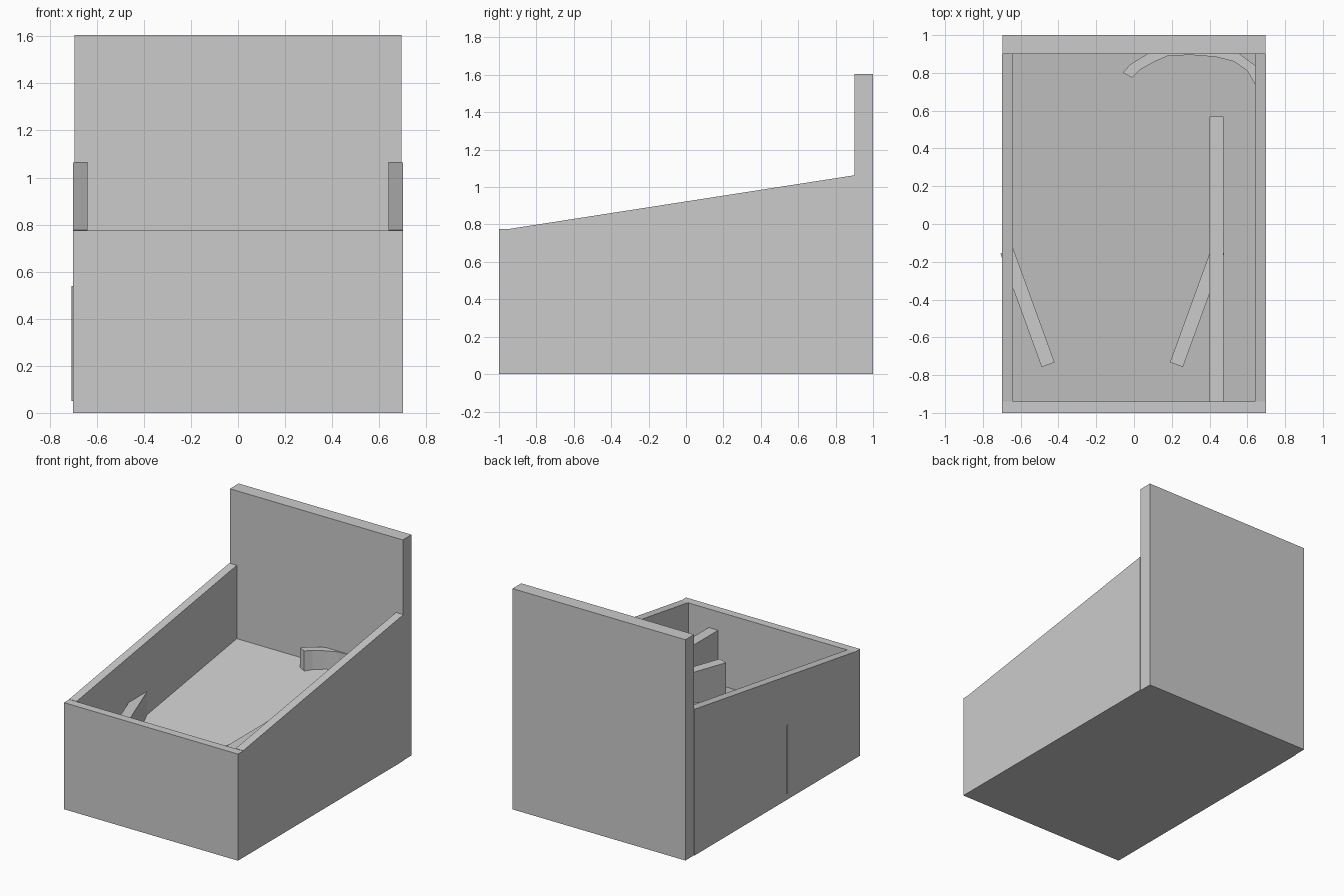
import bpy, bmesh
from math import radians
from mathutils import Matrix

if "Cube" in bpy.data.objects:
    bpy.data.objects.remove(bpy.data.objects["Cube"])


def box(name, x, y, z, angle=0.0):
    """Box from (min, max) ranges, turned about its own vertical axis."""
    lo, hi = zip(x, y, z)
    size = [b - a for a, b in zip(lo, hi)]
    bm = bmesh.new()
    bmesh.ops.create_cube(bm, size=1, matrix=Matrix.Diagonal((*size, 1)))
    return finish(name, bm, [(a + b) / 2 for a, b in zip(lo, hi)], angle)


def prism(name, profile, direction):
    """Solid made by extruding a closed 3D profile along a direction."""
    bm = bmesh.new()
    face = bm.faces.new([bm.verts.new(p) for p in profile])
    ext = bmesh.ops.extrude_face_region(bm, geom=[face], use_keep_orig=True)
    verts = [g for g in ext["geom"] if isinstance(g, bmesh.types.BMVert)]
    bmesh.ops.translate(bm, verts=verts, vec=direction)
    return finish(name, bm)


def finish(name, bm, location=(0, 0, 0), angle=0.0):
    bmesh.ops.recalc_face_normals(bm, faces=bm.faces)
    mesh = bpy.data.meshes.new(name)
    bm.to_mesh(mesh)
    bm.free()
    obj = bpy.data.objects.new(name, mesh)
    obj.location = location
    obj.rotation_euler.z = angle
    bpy.context.collection.objects.link(obj)
    return obj


# Cabinet: front wall and tall back panel
box("front_wall", (-0.70, 0.70), (-1.0, -0.94), (0, 0.775))
box("back_panel", (-0.695, 0.695), (0.90, 1.0), (0, 1.605))

# Side walls with sloping top edge
for side, x in (("left", -0.70), ("right", 0.64)):
    prism(side + "_wall",
          [(x, -0.94, 0), (x, 0.90, 0), (x, 0.90, 1.063), (x, -0.94, 0.777)],
          (0.06, 0, 0))

# Sloping playfield, solid down to the base
prism("playfield",
      [(-0.64, -0.94, 0), (-0.64, 0.90, 0), (-0.64, 0.90, 0.53), (-0.64, -0.94, 0.245)],
      (1.28, 0, 0))

# Launch lane divider
box("lane_divider", (0.40, 0.475), (-0.94, 0.57), (0.05, 0.64))

# Pair of flippers, mirrored about the middle of the play area
for side, s in (("left", -1), ("right", 1)):
    cx = -0.115 + s * 0.449
    box(side + "_flipper", (cx - 0.0365, cx + 0.0365), (-0.764, -0.124),
        (0.05, 0.54), radians(-20 * s))

# Curved guide in the back right corner
inner = [(-0.01, 0.775), (0.03, 0.815), (0.10, 0.855), (0.18, 0.89), (0.30, 0.895),
         (0.43, 0.885), (0.53, 0.86), (0.60, 0.81), (0.64, 0.74)]
outer = [(0.70, 0.74), (0.68, 0.79), (0.64, 0.84), (0.56, 0.90), (0.44, 0.945),
         (0.30, 0.96), (0.17, 0.945), (0.07, 0.90), (-0.02, 0.845), (-0.06, 0.80)]
prism("curved_guide", [(x, y, 0.05) for x, y in inner + outer], (0, 0, 0.607))
